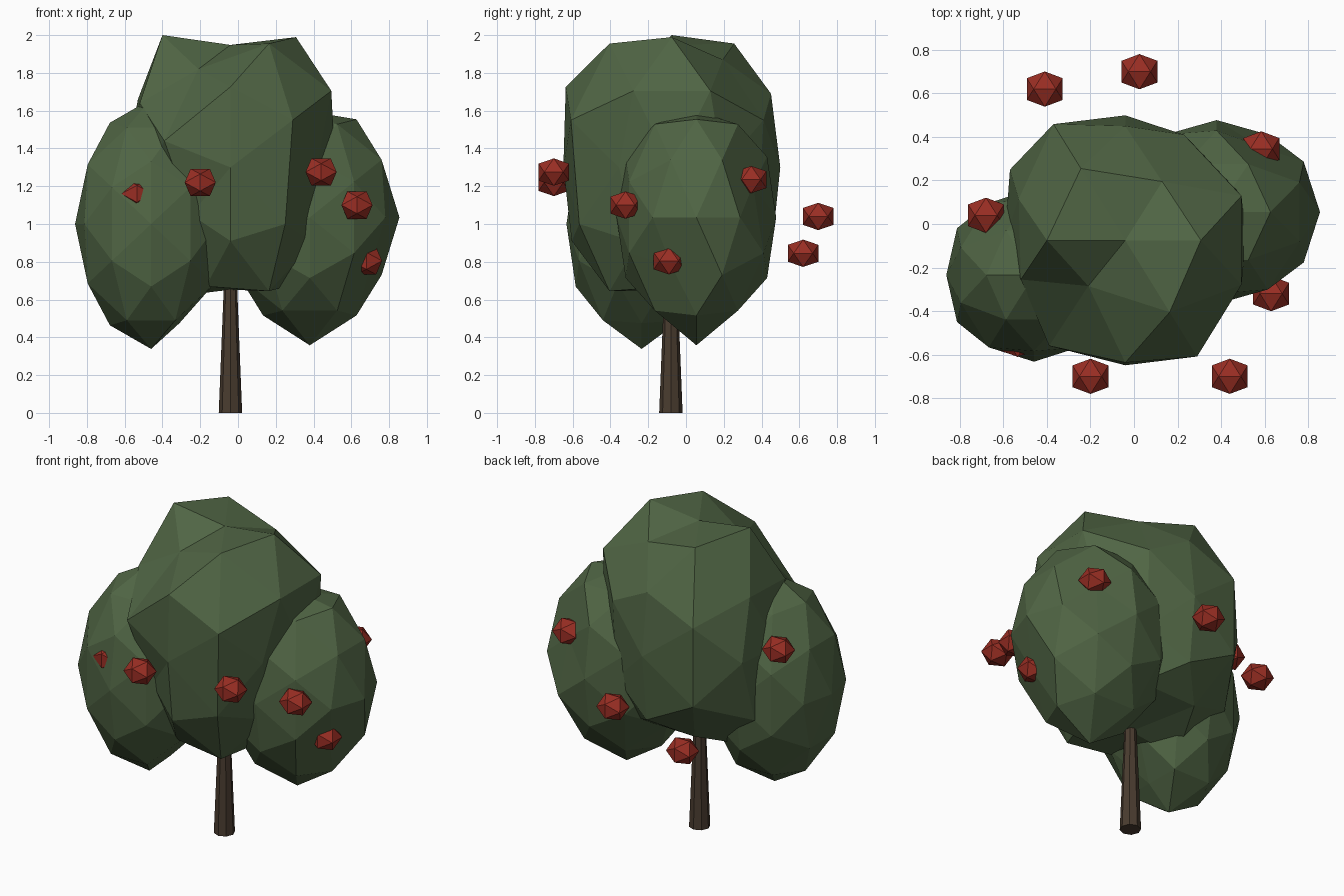
import bpy, bmesh
from itertools import combinations
from mathutils import Vector

if "Cube" in bpy.data.objects:
    bpy.data.objects.remove(bpy.data.objects["Cube"], do_unlink=True)


def make_material(name, rgb):
    mat = bpy.data.materials.new(name)
    mat.use_nodes = True
    mat.diffuse_color = (*rgb, 1)
    mat.node_tree.nodes["Principled BSDF"].inputs["Base Color"].default_value = (*rgb, 1)
    return mat


leaf_green = make_material("leaf green", (0.08, 0.13, 0.058))
fruit_red = make_material("fruit red", (0.32, 0.027, 0.017))
bark_brown = make_material("bark brown", (0.068, 0.045, 0.029))


def add_object(name, bm, mat, location):
    bmesh.ops.recalc_face_normals(bm, faces=bm.faces)
    mesh = bpy.data.meshes.new(name)
    bm.to_mesh(mesh)
    bm.free()
    mesh.materials.append(mat)
    obj = bpy.data.objects.new(name, mesh)
    obj.location = location
    bpy.context.scene.collection.objects.link(obj)


def icosahedron_points():
    """Unit icosahedron with an edge centred on every axis."""
    short, long = 0.526, 0.851
    points = []
    for a in (-short, short):
        for b in (-long, long):
            points += [Vector((a, 0, b)), Vector((0, b, a)), Vector((b, a, 0))]
    return points


def hull(points):
    bm = bmesh.new()
    for p in points:
        bm.verts.new(p)
    bmesh.ops.convex_hull(bm, input=bm.verts)
    return bm


def foliage(name, location, radii, axis_scale, dents):
    """Once-divided icosahedron; axis points are scaled, and each dented point,
    the one nearest to the given direction, is placed at its own offset."""
    corners = icosahedron_points()
    middles = [(a + b).normalized() for a, b in combinations(corners, 2)
               if (a - b).length < 1.2]
    bm = hull(corners + middles)
    units = {v: v.co.copy() for v in bm.verts}
    for v, unit in units.items():
        v.co = [c * r for c, r in zip(unit, radii)]
        if max(abs(c) for c in unit) > 0.95:
            v.co = [c * s for c, s in zip(v.co, axis_scale)]
    for direction, offset in dents:
        nearest = min(units, key=lambda v: (units[v] - Vector(direction)).length)
        nearest.co = offset
    add_object(name, bm, leaf_green, location)


# Three masses of leaves
foliage("crown_centre", (-0.04, -0.075, 1.3), (0.66, 0.66, 0.81), (0.84, 0.87, 0.8), [
    # top
    ((-.5, 0, .9), (-.36, 0, .7)),
    ((-.3, -.5, .8), (-.17, -.21, .52)),
    ((.3, .5, .8), (.17, .27, .57)),
    # front
    ((-.5, -.8, .3), (-.35, -.485, .14)),
    ((-.5, -.8, -.3), (-.21, -.43, -.25)),
    ((.5, -.8, -.3), (.29, -.49, -.3)),
    ((0, -.9, -.5), (0, -.53, -.39)),
    # sides
    ((-.9, -.5, 0), (-.42, -.28, 0)),
    ((-.9, .5, 0), (-.53, .325, 0)),
    ((-.8, -.3, .5), (-.48, -.18, .34)),
    ((-.8, .3, .5), (-.49, .19, .36)),
    ((.9, -.5, 0), (.46, -.28, 0)),
    ((.9, .5, 0), (.48, .27, 0)),
    ((.8, -.3, -.5), (.44, -.18, -.4)),
    # back
    ((.5, .8, .3), (.27, .485, .25)),
    ((.5, .8, -.3), (.26, .46, -.25)),
    ((0, .9, .5), (0, .525, .39)),
    ((0, .9, -.5), (0, .53, -.42)),
    # underside
    ((-.3, -.5, -.8), (-.13, -.3, -.63)),
    ((-.3, .5, -.8), (-.2, .33, -.55)),
    ((.3, .5, -.8), (.2, .33, -.54)),
    ((.5, 0, -.9), (.3, 0, -.63)),
])
foliage("crown_left", (0.38, 0.055, 1.035), (0.47, 0.44, 0.61), (1.01, 0.96, 1.11), [
    ((0, 0, 1), (0, 0, .56)),
    ((.8, -.3, -.5), (.32, -.13, -.26)),
    ((.5, .8, .3), (.2, .3, .17)),
])
foliage("crown_right", (-0.46, -0.235, 1.0), (0.415, 0.41, 0.63), (0.97, 0.97, 1.05), [
    ((.5, 0, -.9), (.15, 0, -.525)),
])

# Tapered trunk
bm = bmesh.new()
bmesh.ops.create_cone(bm, cap_ends=True, segments=8, radius1=0.062, radius2=0.03, depth=0.8)
bmesh.ops.translate(bm, verts=bm.verts, vec=(0, 0, 0.4))
add_object("trunk", bm, bark_brown, (-0.04, -0.08, 0))

# Faceted fruit around the crown
fruit_spots = [
    (-0.2, -0.7, 1.22), (0.44, -0.7, 1.275), (0.63, -0.32, 1.1),
    (0.68, -0.09, 0.805), (0.585, 0.345, 1.235), (0.025, 0.7, 1.04),
    (-0.41, 0.62, 0.845), (-0.68, 0.04, 1.34), (-0.535, -0.53, 1.16),
]
for number, spot in enumerate(fruit_spots, 1):
    bm = hull([Vector((p.x * 0.097, p.y * 0.095, p.z * 0.085)) for p in icosahedron_points()])
    add_object(f"fruit_{number}", bm, fruit_red, spot)
